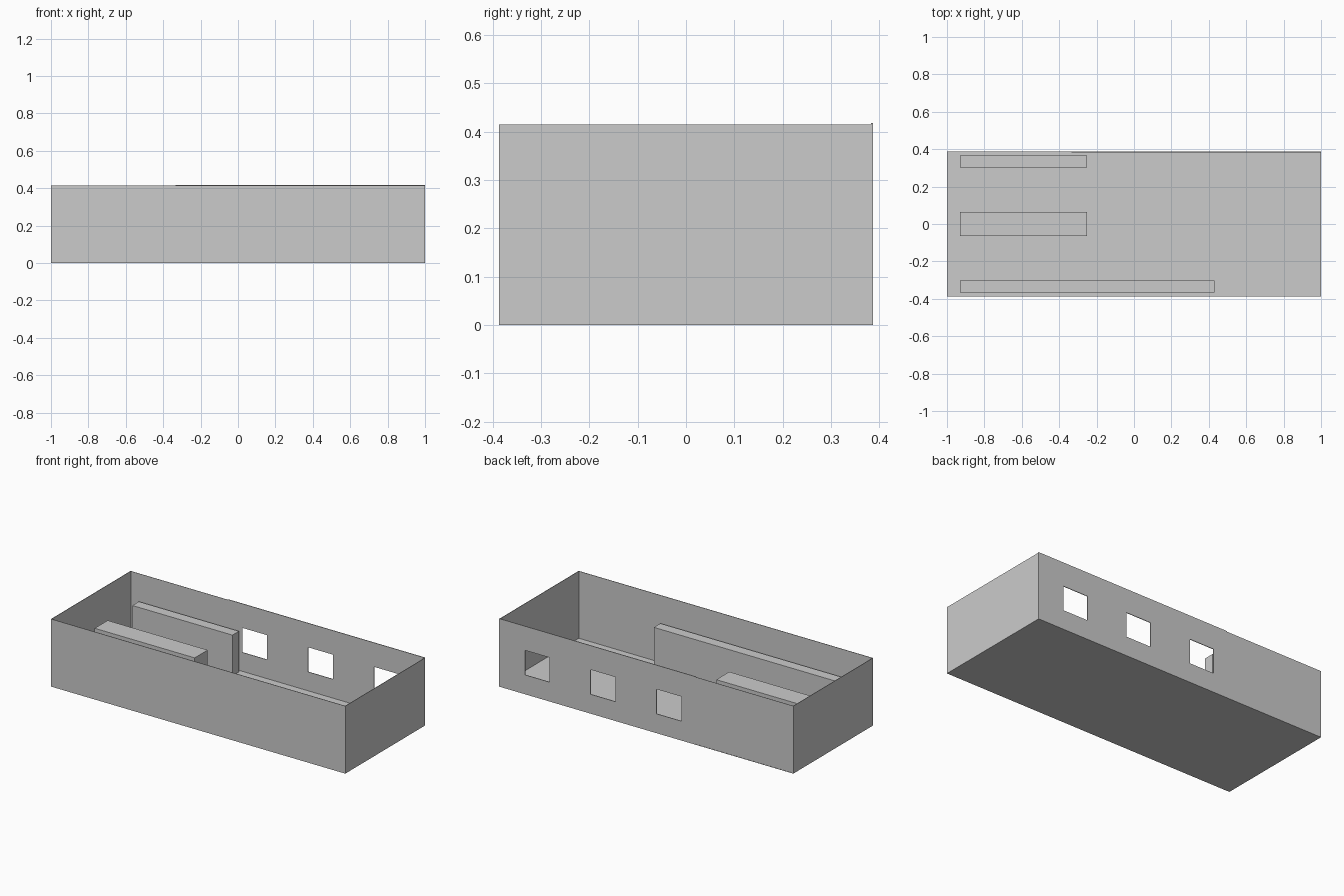
import bpy, bmesh

if "Cube" in bpy.data.objects:
    bpy.data.objects.remove(bpy.data.objects["Cube"])

L, W, H = 1.0, 0.387, 0.415   # half length, half width, wall height
T = 0.003                     # sheet thickness


def box(name, x0, x1, y0, y1, z0, z1):
    bm = bmesh.new()
    bmesh.ops.create_cube(bm, size=1)
    for v in bm.verts:
        v.co = ((x0 + x1) / 2 + v.co.x * (x1 - x0),
                (y0 + y1) / 2 + v.co.y * (y1 - y0),
                (z0 + z1) / 2 + v.co.z * (z1 - z0))
    return finish(name, bm)


def finish(name, bm):
    mesh = bpy.data.meshes.new(name)
    bm.to_mesh(mesh)
    bm.free()
    ob = bpy.data.objects.new(name, mesh)
    bpy.context.collection.objects.link(ob)
    return ob


# Floor and plain walls
SEAM = -0.335
box("floor", -L, L, -W, W, 0, T)
box("front_wall", -L, L, -W, -W + T, T, H)
box("left_wall", -L, -L + T, -W + T, W - T, T, H)
box("right_wall", L - T, L, -W + T, W - T, T, H)
box("back_wall_plain", -L, SEAM, W - T, W - 0.001, T, H)

# Back wall with three windows: a grid of faces with the openings left out
xs = [SEAM]
for c in (-0.155, 0.293, 0.739):
    xs += [c - 0.084, c + 0.084]
xs.append(L)
zs = [T, 0.119, 0.27, H + 0.003]
bm = bmesh.new()
grid = [[bm.verts.new((x, W, z)) for z in zs] for x in xs]
for i in range(len(xs) - 1):
    for j in range(len(zs) - 1):
        if j == 1 and i % 2 == 1:
            continue
        bm.faces.new((grid[i][j], grid[i][j + 1], grid[i + 1][j + 1], grid[i + 1][j]))
wall = finish("window_wall", bm)
thick = wall.modifiers.new("thickness", 'SOLIDIFY')
thick.thickness = 0.004
thick.offset = -1

# Shelving units: single runs by the walls, a back-to-back pair in the middle
UNIT, DEPTH, TALL = 0.68, 0.063, 0.253
for name, x, y in (("back_shelf", -0.93, 0.303),
                   ("middle_shelf_rear", -0.93, 0.0),
                   ("middle_shelf_front", -0.93, -DEPTH),
                   ("front_shelf_left", -0.93, -0.365),
                   ("front_shelf_right", -0.25, -0.365)):
    box(name, x, x + UNIT, y, y + DEPTH, T, TALL)
